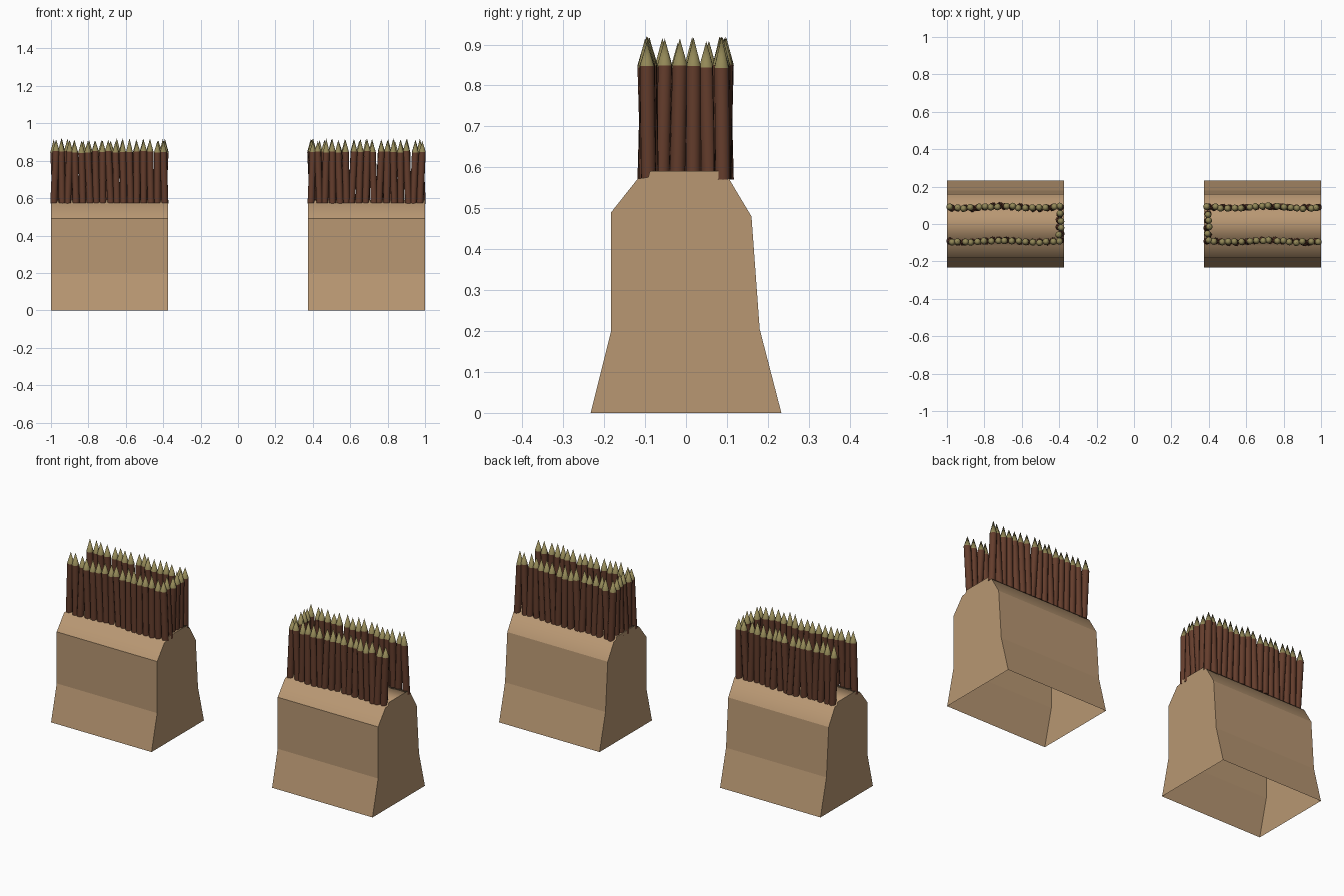
import bpy, bmesh, math, random
from mathutils import Vector

if "Cube" in bpy.data.objects:
    bpy.data.objects.remove(bpy.data.objects["Cube"])

random.seed(4)

def material(name, rgb):
    m = bpy.data.materials.new(name)
    m.diffuse_color = (*rgb, 1)
    m.use_nodes = True
    m.node_tree.nodes["Principled BSDF"].inputs["Base Color"].default_value = m.diffuse_color
    return m

EARTH = material("earth", (0.48, 0.31, 0.17))
BARK = material("bark", (0.127, 0.046, 0.025))
TIP = material("cut_wood", (0.29, 0.245, 0.095))

def finish(bm, name, mats):
    me = bpy.data.meshes.new(name)
    bm.to_mesh(me)
    bm.free()
    for m in mats:
        me.materials.append(m)
    ob = bpy.data.objects.new(name, me)
    bpy.context.collection.objects.link(ob)
    return ob

# Earth bank cross-section (y, z), open underneath
PROFILE = [(-0.233, 0), (-0.183, 0.2), (-0.183, 0.49), (-0.118, 0.572), (-0.092, 0.576),
           (-0.088, 0.591), (0.08, 0.591), (0.084, 0.576), (0.105, 0.572),
           (0.16, 0.48), (0.18, 0.205), (0.233, 0)]

def earth_bank(side, name):
    bm = bmesh.new()
    a, b = [[bm.verts.new((side * x, y, z)) for y, z in PROFILE] for x in (0.375, 1.0)]
    for i in range(len(PROFILE) - 1):
        f = bm.faces.new((a[i], a[i + 1], b[i + 1], b[i]))
        f.smooth = 2 <= i <= 8          # rounded crown, flat sides
    # separate end caps keep their edges crisp
    for ring in (a, b):
        bm.faces.new([bm.verts.new(v.co) for v in ring])
    bmesh.ops.recalc_face_normals(bm, faces=bm.faces)
    centre = Vector((side * 0.69, 0, 0.3))
    for f in bm.faces:
        f.normal_update()
        if f.normal.dot(f.calc_center_median() - centre) < 0:
            f.normal_flip()
    return finish(bm, name, [EARTH])

# One pointed stake: round shaft plus conical tip, slightly leaning
def stake(bm, x, y, sides=10):
    r = 0.0185
    lean = Vector((random.uniform(-0.007, 0.007), random.uniform(-0.004, 0.004), 0))
    shoulder = 0.847 + random.uniform(-0.005, 0.005)
    turn = random.random()
    def ring(z, rad, off):
        return [bm.verts.new((x + off.x + rad * math.cos(t), y + off.y + rad * math.sin(t), z))
                for t in [(k + turn) * math.tau / sides for k in range(sides)]]
    low, high = ring(0.57, r, -lean), ring(shoulder, r, lean)
    rim = ring(shoulder, r, lean)
    point = bm.verts.new((x + lean.x, y + lean.y, 0.912 + random.uniform(-0.008, 0.008)))
    bm.faces.new(low[::-1])
    for k in range(sides):
        n = (k + 1) % sides
        bm.faces.new((low[k], low[n], high[n], high[k])).smooth = True
        f = bm.faces.new((rim[k], rim[n], point))
        f.material_index = 1
        f.smooth = True

# U-shaped fence: two long rows joined by a short row at the gateway
def palisade(side, name):
    bm = bmesh.new()
    for i in range(17):
        x = 0.395 + i * 0.0365
        wave = 0.005 * math.sin((x - 0.62) * math.tau / 0.38)
        for y in (-0.092, 0.09):
            stake(bm, side * min(x, 0.979), y + wave)
    for y in (-0.055, -0.018, 0.018, 0.053):
        stake(bm, side * 0.396, y)
    return finish(bm, name, [BARK, TIP])

for side, label in ((-1, "left"), (1, "right")):
    earth_bank(side, label + "_earth_bank")
    palisade(side, label + "_palisade")
